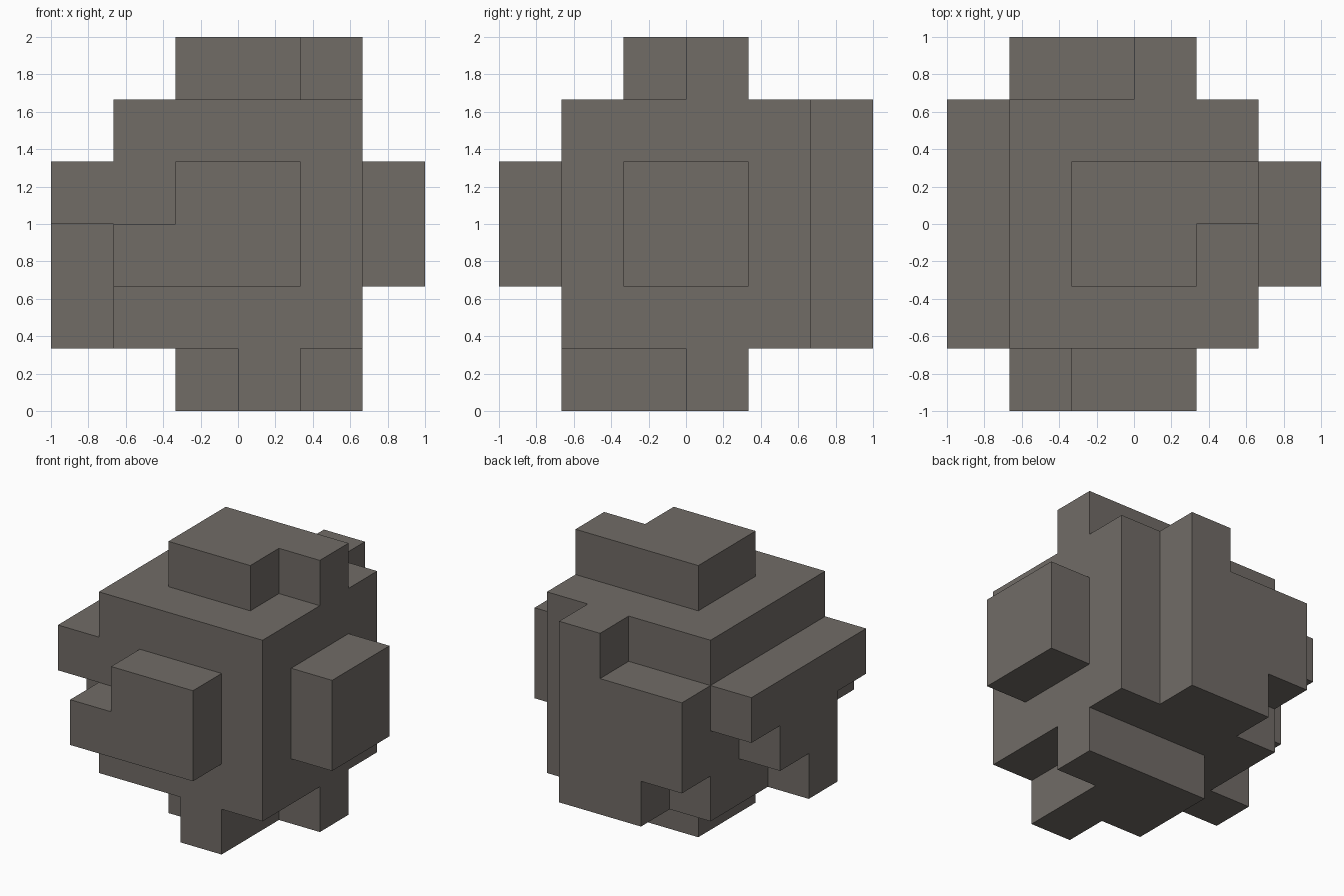
import bpy, bmesh
from mathutils import Vector

cube = bpy.data.objects.get("Cube")
if cube:
    bpy.data.objects.remove(cube, do_unlink=True)

CELL = 1 / 3  # the whole shape sits on a 6 x 6 x 6 grid

grey = bpy.data.materials.new("warm_grey")
grey.use_nodes = True
COLOUR = (0.165, 0.149, 0.134, 1)
grey.diffuse_color = COLOUR
bsdf = next(n for n in grey.node_tree.nodes if n.type == 'BSDF_PRINCIPLED')
bsdf.inputs["Base Color"].default_value = COLOUR


def prism(name, axis, start, end, outline):
    """Extrude a 2D outline (in cells from the centre) along an axis."""
    others = [i for i in range(3) if i != axis]

    def point(a, b):
        p = Vector((0, 0, 0))
        p[axis], p[others[0]], p[others[1]] = start, a, b
        return p * CELL + Vector((0, 0, 1))

    bm = bmesh.new()
    face = bm.faces.new([bm.verts.new(point(a, b)) for a, b in outline])
    result = bmesh.ops.extrude_face_region(bm, geom=[face], use_keep_orig=True)
    shift = Vector((0, 0, 0))
    shift[axis] = (end - start) * CELL
    moved = [g for g in result["geom"] if isinstance(g, bmesh.types.BMVert)]
    bmesh.ops.translate(bm, verts=moved, vec=shift)
    bmesh.ops.recalc_face_normals(bm, faces=bm.faces[:])
    mesh = bpy.data.meshes.new(name)
    bm.to_mesh(mesh)
    bm.free()
    mesh.materials.append(grey)
    obj = bpy.data.objects.new(name, mesh)
    bpy.context.collection.objects.link(obj)


def square(r):
    return [(-r, -r), (r, -r), (r, r), (-r, r)]


X, Y, Z = 0, 1, 2

# Central block
prism("core_block", Z, -2, 2, square(2))

# Stepped tabs, one cell thick, on the six sides
prism("front_tab", Y, -2, -3,
      [(-2, -1), (1, -1), (1, 1), (-1, 1), (-1, 0), (-2, 0)])
prism("back_tab", Y, 2, 3,
      [(-2, -1), (-1, -1), (-1, -2), (1, -2), (1, 2), (0, 2), (0, 1), (-2, 1)])
prism("left_tab", X, 2, 3, square(1))
prism("right_tab", X, -2, -3,
      [(-2, 0), (-1, 0), (-1, -2), (0, -2), (0, -1), (1, -1),
       (1, 0), (2, 0), (2, 1), (-2, 1)])
prism("top_tab", Z, 2, 3,
      [(-1, -1), (1, -1), (1, 0), (2, 0), (2, 1), (-1, 1)])
prism("bottom_tab", Z, -2, -3,
      [(-1, -1), (0, -1), (0, -2), (1, -2), (1, 0), (2, 0), (2, 1), (-1, 1)])
